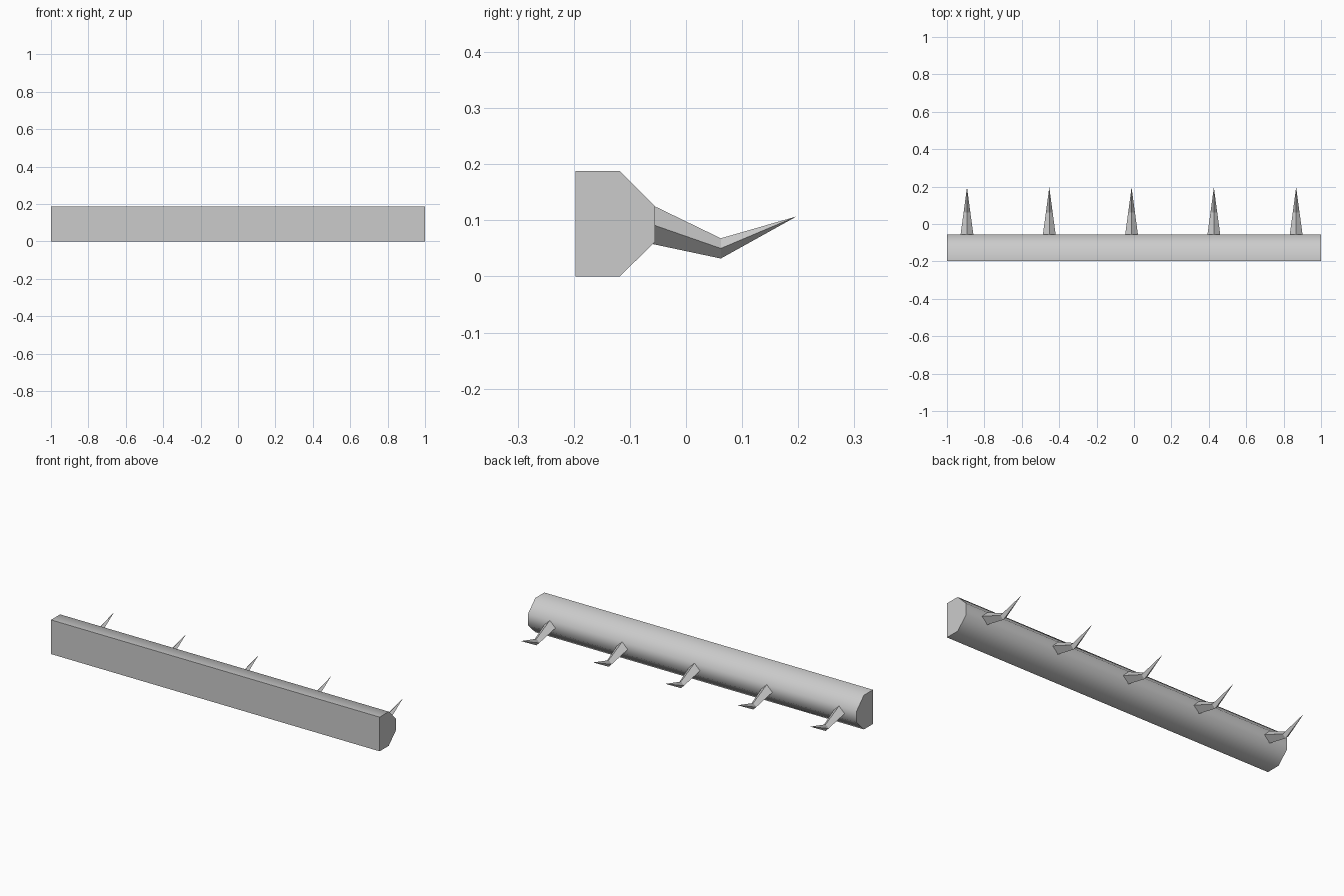
import bpy
import bmesh
import math

cube = bpy.data.objects.get("Cube")
if cube:
    bpy.data.objects.remove(cube, do_unlink=True)

# One plain grey for everything
grey = bpy.data.materials.new("light grey")
grey.use_nodes = True
colour = (0.6, 0.6, 0.6, 1)
grey.diffuse_color = colour
grey.node_tree.nodes["Principled BSDF"].inputs["Base Color"].default_value = colour


def loft(name, rings, tip=None):
    """Skin a list of equal rings, closing the end with a cap or a tip."""
    bm = bmesh.new()
    loops = [[bm.verts.new(p) for p in ring] for ring in rings]
    n = len(loops[0])
    for a, b in zip(loops, loops[1:]):
        for i in range(n):
            j = (i + 1) % n
            bm.faces.new((a[i], a[j], b[j], b[i]))
    bm.faces.new(loops[0])
    if tip:
        t = bm.verts.new(tip)
        for i in range(n):
            bm.faces.new((loops[-1][i], loops[-1][(i + 1) % n], t))
    else:
        bm.faces.new(loops[-1])
    bmesh.ops.recalc_face_normals(bm, faces=bm.faces)
    mesh = bpy.data.meshes.new(name)
    bm.to_mesh(mesh)
    bm.free()
    mesh.materials.append(grey)
    obj = bpy.data.objects.new(name, mesh)
    bpy.context.collection.objects.link(obj)
    return obj


# Long wall rail with a chamfered back, softly shaded
profile = [(-0.197, 0), (-0.118, 0), (-0.055, 0.062),
           (-0.055, 0.125), (-0.118, 0.188), (-0.197, 0.188)]
rail = loft("rail", [[(x, y, z) for y, z in profile] for x in (-1, 1)])
bpy.ops.object.select_all(action='DESELECT')
rail.select_set(True)
bpy.context.view_layer.objects.active = rail
bpy.ops.object.shade_smooth_by_angle(angle=math.radians(50))


def diamond(x, y, z, r):
    return [(x + r, y, z), (x, y, z + r), (x - r, y, z), (x, y, z - r)]


# Five bent hooks: diamond section, dropping to an elbow, then rising to a point
for k in range(5):
    x = -0.893 + 0.44 * k
    loft(f"hook_{k + 1}",
         [diamond(x, -0.07, 0.096, 0.036), diamond(x, 0.062, 0.05, 0.018)],
         tip=(x, 0.197, 0.107))
